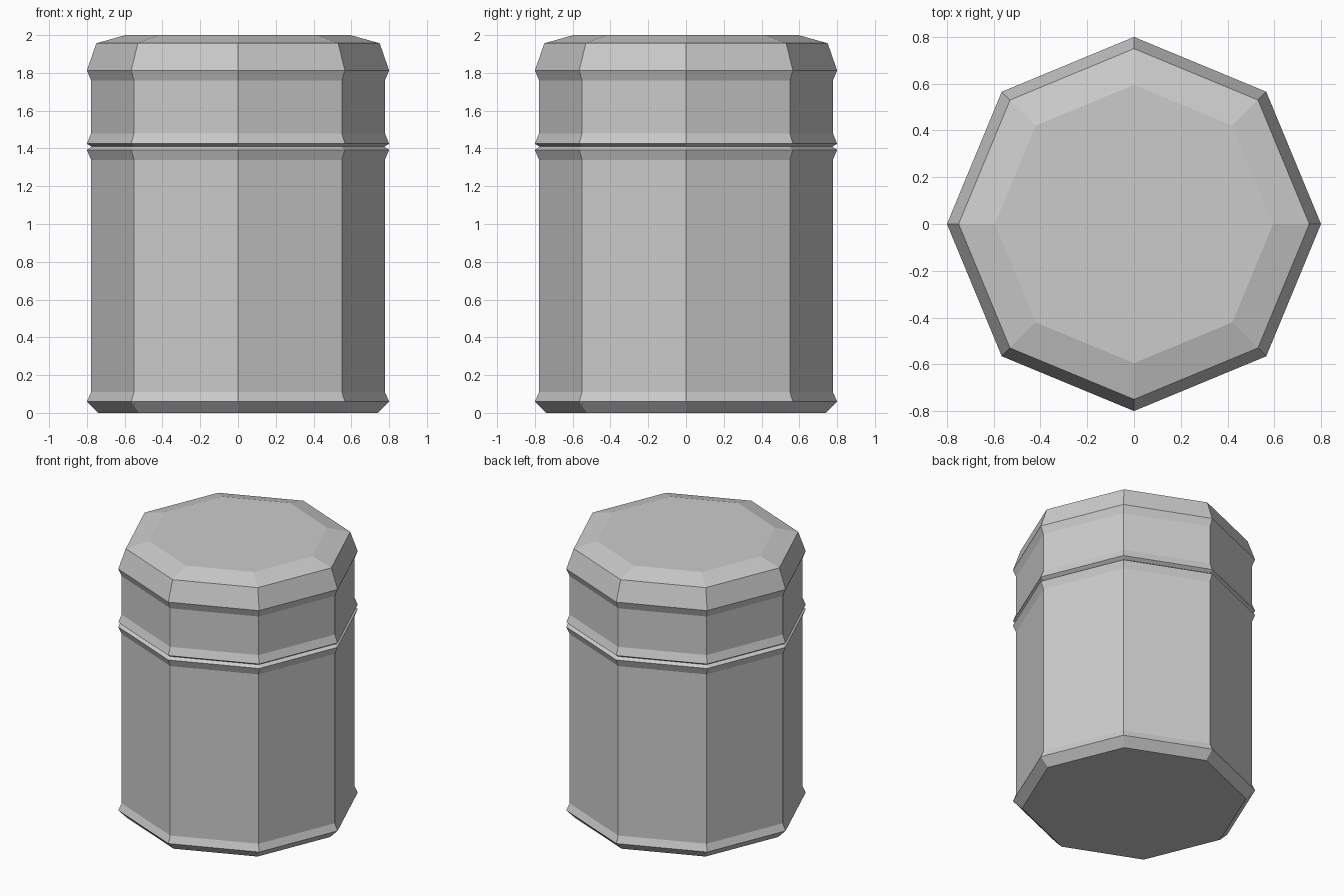
import bpy, bmesh
from math import cos, sin, pi

if "Cube" in bpy.data.objects:
    bpy.data.objects.remove(bpy.data.objects["Cube"])

SIDES = 8


def lathe(name, profile, cap_bottom, cap_top):
    """Faceted octagonal solid from a (radius, height) profile."""
    bm = bmesh.new()
    rings = [[bm.verts.new((r * cos(2 * pi * i / SIDES), r * sin(2 * pi * i / SIDES), z))
              for i in range(SIDES)] for r, z in profile]
    for low, high in zip(rings, rings[1:]):
        for i in range(SIDES):
            j = (i + 1) % SIDES
            bm.faces.new((low[i], low[j], high[j], high[i]))
    if cap_bottom:
        bm.faces.new(rings[0][::-1])
    if cap_top:
        bm.faces.new(rings[-1])
    mesh = bpy.data.meshes.new(name)
    bm.to_mesh(mesh)
    bm.free()
    obj = bpy.data.objects.new(name, mesh)
    bpy.context.collection.objects.link(obj)
    return obj


# Jar body: chamfered foot, straight wall, flared rim
lathe("jar_body", [(0.74, 0), (0.8, 0.06), (0.778, 0.11), (0.778, 1.34),
                   (0.8, 1.393), (0.775, 1.409)], True, True)

# Lid: flared lower rim, short wall, flared shoulder, two-step bevelled top
lathe("lid", [(0.775, 1.409), (0.8, 1.425), (0.778, 1.48), (0.778, 1.76),
              (0.8, 1.813), (0.75, 1.957), (0.595, 2.0)], False, True)
